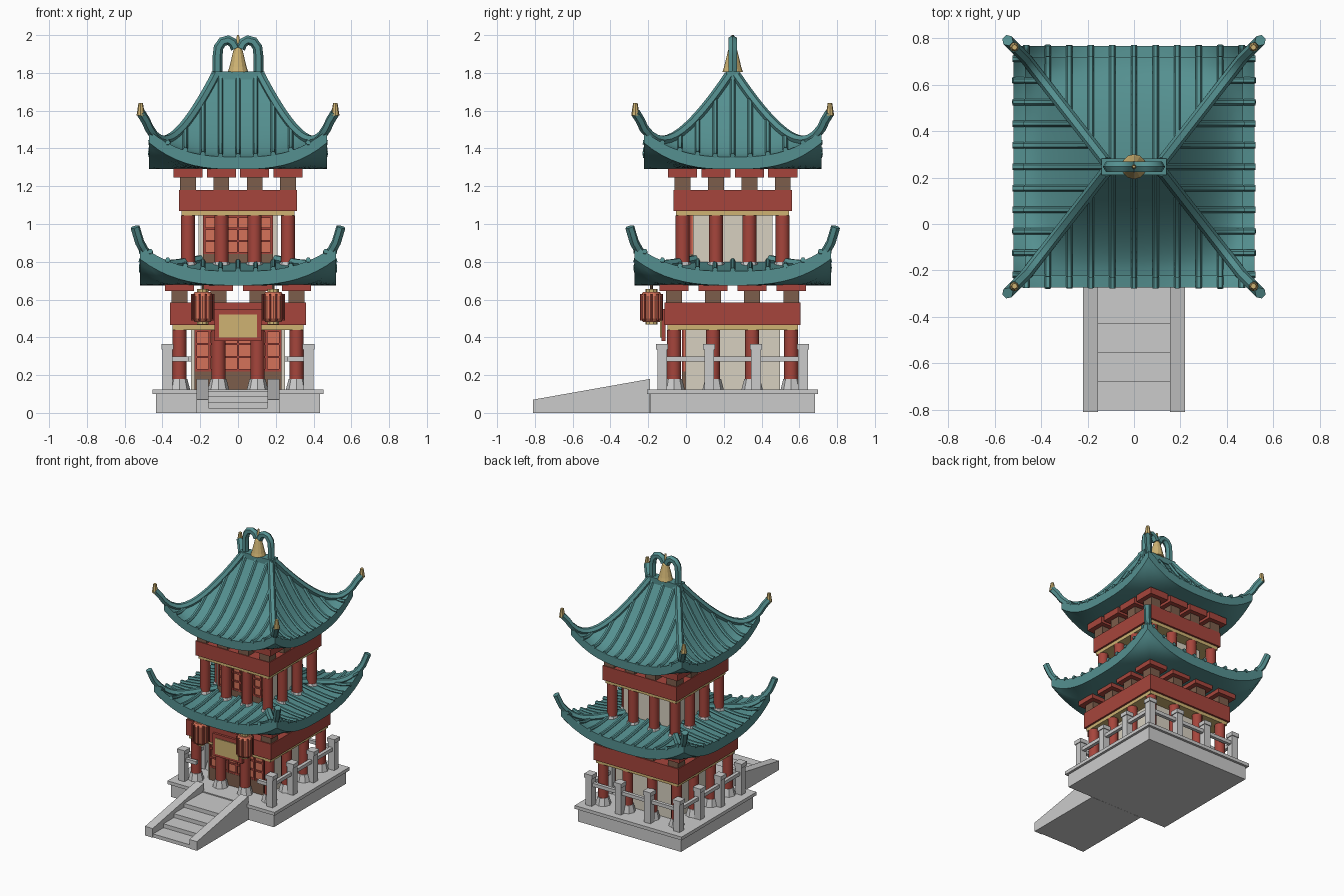
import bpy, bmesh, math
from mathutils import Matrix, Vector

if "Cube" in bpy.data.objects:
    bpy.data.objects.remove(bpy.data.objects["Cube"])

CY = 0.247  # tower centre in y


def mat(name, r, g, b):
    m = bpy.data.materials.new(name)
    m.diffuse_color = (r, g, b, 1)
    m.use_nodes = True
    m.node_tree.nodes["Principled BSDF"].inputs["Base Color"].default_value = m.diffuse_color
    return m


TEAL = mat("teal_tile", .09, .28, .28)
RED = mat("red_wood", .38, .06, .045)
GOLD = mat("gold", .62, .45, .17)
BROWN = mat("brown_wood", .20, .11, .07)
CREAM = mat("cream_wall", .68, .63, .53)
ORANGE = mat("orange_paper", .66, .17, .10)


def finish(name, bm, m, smooth=False):
    bmesh.ops.recalc_face_normals(bm, faces=bm.faces[:])
    me = bpy.data.meshes.new(name)
    bm.to_mesh(me)
    bm.free()
    ob = bpy.data.objects.new(name, me)
    bpy.context.collection.objects.link(ob)
    if m:
        me.materials.append(m)
    if smooth:
        bpy.ops.object.select_all(action='DESELECT')
        ob.select_set(True)
        bpy.context.view_layer.objects.active = ob
        bpy.ops.object.shade_smooth_by_angle(angle=math.radians(40))
    return ob


def boxes(name, m, items):
    """items: (x0, x1, y0, y1, z0, z1), y measured from the tower centre"""
    bm = bmesh.new()
    for x0, x1, y0, y1, z0, z1 in items:
        mx = Matrix.Translation(((x0 + x1) / 2, CY + (y0 + y1) / 2, (z0 + z1) / 2))
        bmesh.ops.create_cube(bm, size=1, matrix=mx @ Matrix.Diagonal((x1 - x0, y1 - y0, z1 - z0, 1)))
    return finish(name, bm, m)


def cones(name, m, items, sides=8, smooth=False):
    """items: (x, y, z0, z1, r0, r1)"""
    bm = bmesh.new()
    for x, y, z0, z1, r0, r1 in items:
        bmesh.ops.create_cone(bm, cap_ends=True, segments=sides, radius1=r0, radius2=r1, depth=z1 - z0,
                              matrix=Matrix.Translation((x, CY + y, (z0 + z1) / 2)))
    return finish(name, bm, m, smooth)


def tubes(name, m, paths, radius):
    cu = bpy.data.curves.new(name, 'CURVE')
    cu.dimensions = '3D'
    cu.bevel_depth = radius
    cu.bevel_resolution = 1
    cu.use_fill_caps = True
    for path in paths:
        sp = cu.splines.new('POLY')
        sp.points.add(len(path) - 1)
        for p, (x, y, z) in zip(sp.points, path):
            p.co = (x, CY + y, z, 1)
    tmp = bpy.data.objects.new(name + "_path", cu)
    bpy.context.collection.objects.link(tmp)
    bpy.context.view_layer.update()
    me = bpy.data.meshes.new_from_object(tmp.evaluated_get(bpy.context.evaluated_depsgraph_get()))
    bpy.data.objects.remove(tmp)
    bm = bmesh.new()
    bm.from_mesh(me)
    return finish(name, bm, m, True)


def perimeter(d):
    """four evenly spaced positions along each side of a square"""
    g = [-d, -d / 3, d / 3, d]
    return [(x, y) for x in g for y in g if d in (abs(x), abs(y))]


def sq(half, z0, z1):
    return (-half, half, -half, half, z0, z1)


def blocks(pts, half, z0, z1):
    return [(x - half, x + half, y - half, y + half, z0, z1) for x, y in pts]


# stone platform and stairs
boxes("platform", None, [sq(.435, 0, .1)])
boxes("platform_slab", None, [sq(.453, .1, .125)])
boxes("stair_steps", None, [(-.16, .16, -1.052 + .125 * i, -.436, 0, .027 + .03 * i) for i in range(4)])
bm = bmesh.new()
for x0, x1 in ((-.22, -.155), (.155, .22)):
    prof = [(-.81, 0), (-.19, 0), (-.19, .18), (-.81, .07)]
    f = bm.faces.new([bm.verts.new((x0, y, z)) for y, z in prof])
    r = bmesh.ops.extrude_face_region(bm, geom=[f])
    bmesh.ops.translate(bm, vec=(x1 - x0, 0, 0), verts=[v for v in r["geom"] if isinstance(v, bmesh.types.BMVert)])
    bm.faces.ensure_lookup_table()
finish("stair_side_walls", bm, None)

# railing, open at the front
R = .373
posts = [(x, y) for x, y in perimeter(R) if not (y == -R and abs(x) < R)]
boxes("railing_posts", None, blocks(posts, .026, .125, .335))
boxes("railing_caps", None, blocks(posts, .032, .335, .365))
boxes("railing_rails", None, [(-R, R, R - .013, R + .013, .272, .298)] +
      [(s * R - .013, s * R + .013, -R, R, .272, .298) for s in (-1, 1)] +
      [(min(s * .26, s * R), max(s * .26, s * R), -R - .013, -R + .013, .272, .298) for s in (-1, 1)])

# two storeys: columns, beams, brackets, walls, lattice doors
#         name     column  z0    gold  beam  beam top bracket top  beam half wall half door half
storeys = [("lower", .31, .125, .44, .465, .585, .645, .68, .36, .25, .23),
           ("upper", .265, .745, 1.045, 1.07, 1.18, 1.245, 1.295, .313, .21, .185)]
for name, d, z0, zg, zb, zt, zk, zs, bh, wh, dh in storeys:
    pts = perimeter(d)
    cones(name + "_column_bases", None, [(x, y, z0, z0 + .055, .056, .042) for x, y in pts])
    cones(name + "_columns", RED, [(x, y, z0 + .05, zg, .037, .037) for x, y in pts], 12, True)
    boxes(name + "_gold_band", GOLD, [sq(bh - .014, zg, zb)])
    boxes(name + "_beam", RED, [sq(bh, zb, zt)])
    boxes(name + "_bracket_blocks", BROWN, blocks(pts, .042, zt, zk))
    boxes(name + "_bracket_slabs", RED, blocks(pts, .077, zk, zs))
    boxes(name + "_walls", CREAM, [sq(wh, z0, zg + .01)])
    zd = z0 + .095
    boxes(name + "_door_base", BROWN, [(-dh, dh, -wh - .018, -wh, z0, zd)])
    boxes(name + "_door_panel", ORANGE, [(-dh, dh, -wh - .008, -wh, zd, zg)])
    bars = [(x - .006, x + .006, -wh - .018, -wh, zd, zg) for x in [(-1 + i / 3) * (dh - .006) for i in range(7)]]
    bars += [(-dh, dh, -wh - .016, -wh, z - .006, z + .006) for z in [zd + .006 + (zg - zd - .012) * i / 3 for i in range(4)]]
    boxes(name + "_door_lattice", RED, bars)


# curved roofs with tile rolls and upturned hips
def roof(name, ix, iy, half, z_eave, rise, power, z_under, tip, rolls):
    LIFT = .14

    def hx(w): return ix + (half - ix) * w
    def hy(w): return iy + (half - iy) * w
    def lift(w, u): return LIFT * w ** 5 * abs(u) ** 2.8
    def top(w, u): return z_eave + rise * max(0, 1 - w) ** power + lift(min(w, 1), min(1, abs(u)))

    bm = bmesh.new()
    N, M = 20, 14
    rows = [(k / M, True) for k in range(M + 1)] + [(1 - k / M, False) for k in range(M - 3)]
    for side in range(4):
        grid = []
        for w, up in rows:
            row = []
            for i in range(N + 1):
                u = -1 + 2 * i / N
                z = top(w, u) if up else z_under + lift(w, u)
                x, y = [(u * hx(w), -hy(w)), (hx(w), u * hy(w)), (-u * hx(w), hy(w)), (-hx(w), -u * hy(w))][side]
                row.append(bm.verts.new((x, CY + y, z)))
            grid.append(row)
        for a, b in zip(grid, grid[1:]):
            for i in range(N):
                bm.faces.new((a[i], a[i + 1], b[i + 1], b[i]))
    bmesh.ops.remove_doubles(bm, verts=bm.verts[:], dist=1e-5)
    bmesh.ops.holes_fill(bm, edges=[e for e in bm.edges if e.is_boundary], sides=0)
    finish(name + "_roof", bm, TEAL, True)

    paths = []
    for k in range(-rolls, rolls + 1):
        c = k * .093
        for s in (-1, 1):
            for along, out, i0 in ((hx, hy, ix), (hy, hx, iy)):
                w0 = max(0, (abs(c) - i0) / (half - i0))
                path = []
                for j in range(11):
                    w = w0 + (1.012 - w0) * j / 10
                    z = top(w, c / along(w)) + .006
                    path.append((c, s * out(w), z) if along is hx else (s * out(w), c, z))
                paths.append(path)
    tubes(name + "_tile_rolls", TEAL, paths, .014)

    hips = []
    for sx in (-1, 1):
        for sy in (-1, 1):
            p = [(sx * hx(j / 14), sy * hy(j / 14), top(j / 14, 1) + .012) for j in range(15)]
            hips.append(p + [(sx * t, sy * t, z) for t, z in tip])
    tubes(name + "_hip_ridges", TEAL, hips, .025)


roof("lower", .20, .20, .52, .75, .05, 1.2, .675, [(.532, .94), (.545, .985)], 5)
roof("upper", .12, .02, .47, 1.355, .42, 1.6, 1.29, [(.49, 1.55), (.515, 1.59)], 4)
cones("corner_finials", GOLD, [(sx * .515, sy * .515, 1.575, 1.64, .022, .012) for sx in (-1, 1) for sy in (-1, 1)])

# ridge with two hooks and a bell between them
boxes("top_ridge", TEAL, [(-.14, .14, -.035, .035, 1.765, 1.808)])
hook = [(.108, 1.79), (.108, 1.89), (.103, 1.935), (.082, 1.965), (.052, 1.973), (.028, 1.96), (.012, 1.93)]
tubes("ridge_hooks", TEAL, [[(s * x, 0, z) for x, z in hook] for s in (-1, 1)], .026)
cones("bell", GOLD, [(0, 0, 1.805, 1.83, .054, .046), (0, 0, 1.83, 1.92, .046, .024),
                     (0, 0, 1.92, 1.935, .024, .012), (0, 0, 1.935, 2.0, .012, .006)], 12)

# hanging lanterns
L = [(s * .187, -.43) for s in (-1, 1)]
cones("lantern_bodies", ORANGE, [(x, y, a, b, r0, r1) for x, y in L for a, b, r0, r1 in
                                 ((.482, .5, .045, .058), (.5, .62, .058, .058), (.62, .64, .058, .045))], 10)
cones("lantern_ribs", RED, [(x + .057 * math.cos(i * math.tau / 10), y + .057 * math.sin(i * math.tau / 10),
                             .49, .63, .006, .006) for x, y in L for i in range(10)], 6)
cones("lantern_caps", GOLD, [(x, y, a, b, .032, .032) for x, y in L for a, b in ((.468, .484), (.638, .655))], 10)
cones("lantern_rods", BROWN, [(x, y, .65, .7, .007, .007) for x, y in L], 6)

# blank sign board over the door
boxes("sign_frame", RED, [(-.125, .125, -.378, -.355, .38, .55)])
boxes("sign_panel", GOLD, [(-.1, .1, -.384, -.37, .4, .52)])
